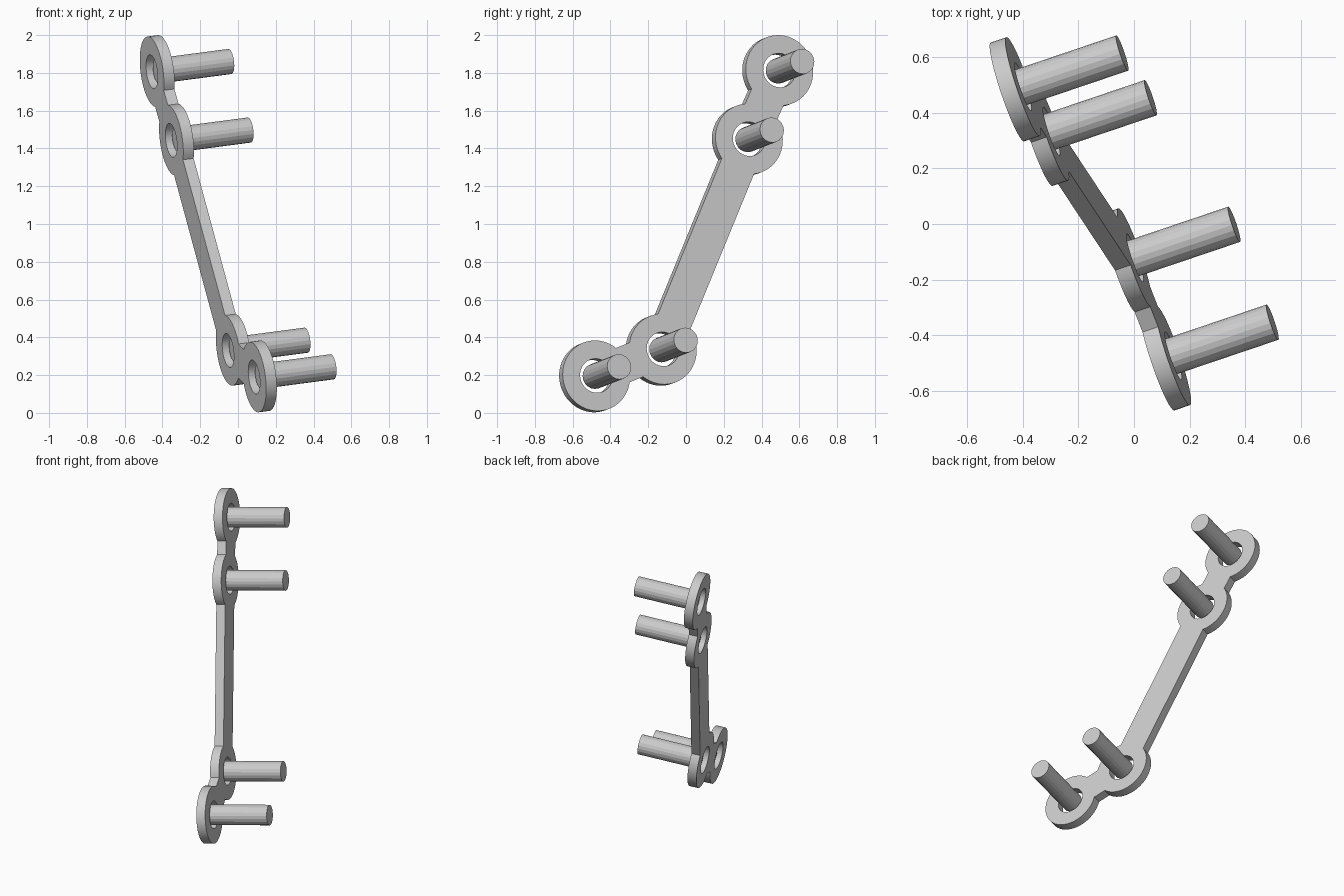
import bpy, bmesh, math
from mathutils import Vector, Matrix

cube = bpy.data.objects.get("Cube")
if cube:
    bpy.data.objects.remove(cube, do_unlink=True)

RING_R, HOLE_R, PIN_R = 0.188, 0.091, 0.067
BAR_W, THICK, PIN_LEN = 0.195, 0.06, 0.41

# Tilted plate frame: local z is the plate normal, local y runs up the plate
normal = Vector((0.94, 0.318, 0.124)).normalized()
side = Vector((0, 0, 1)).cross(normal).normalized()
up = normal.cross(side)
rings = [Vector(c) for c in ((-0.456, 0.476, 1.806), (-0.354, 0.315, 1.443),
                             (-0.056, -0.142, 0.33), (0.081, -0.495, 0.189))]
origin = rings[0] + normal * THICK / 2
frame = Matrix.Translation(origin) @ Matrix((side, up, normal)).transposed().to_4x4()
centers = [Vector(((c - origin).dot(side), (c - origin).dot(up))) for c in rings]


def arc(center, radius, start, end, steps):
    return [center + radius * Vector((math.cos(t), math.sin(t)))
            for t in (start + (end - start) * i / steps for i in range(steps + 1))]


def angle(a, b):
    d = b - a
    return math.atan2(d.y, d.x)


# Plate outline: walk down one side of the ring chain and back up the other
half = math.asin(BAR_W / 2 / RING_R)
route = [0, 1, 2, 3, 2, 1]
outline = []
for k, i in enumerate(route):
    before, after = centers[route[k - 1]], centers[route[(k + 1) % len(route)]]
    start = angle(centers[i], before) + half
    sweep = (angle(centers[i], after) - half - start) % math.tau
    outline += arc(centers[i], RING_R, start, start + sweep, max(4, round(sweep * 9)))
loops = [outline] + [arc(c, HOLE_R, 0, math.tau, 40)[:-1] for c in centers]

# Plate solid with its four holes, made from a filled curve
curve = bpy.data.curves.new("plate_profile", "CURVE")
curve.dimensions, curve.fill_mode, curve.extrude = "2D", "BOTH", THICK / 2
for loop in loops:
    spline = curve.splines.new("POLY")
    spline.points.add(len(loop) - 1)
    for point, p in zip(spline.points, loop):
        point.co = (p.x, p.y, 0, 1)
    spline.use_cyclic_u = True
plate = bpy.data.objects.new("plate", curve)
bpy.context.collection.objects.link(plate)
plate.matrix_world = frame
bpy.ops.object.select_all(action="DESELECT")
plate.select_set(True)
bpy.context.view_layer.objects.active = plate
bpy.ops.object.convert(target="MESH")
plate = bpy.context.view_layer.objects.active
plate.name = "plate"
bm = bmesh.new()
bm.from_mesh(plate.data)
bmesh.ops.remove_doubles(bm, verts=bm.verts, dist=0.0001)
bmesh.ops.recalc_face_normals(bm, faces=bm.faces)
bm.to_mesh(plate.data)
bm.free()
bpy.ops.object.shade_smooth_by_angle(angle=math.radians(30))

# Pins starting inside each hole and standing out along the plate normal
pin_names = ("top_pin", "upper_pin", "lower_pin", "bottom_pin")
for name, c in zip(pin_names, centers):
    bpy.ops.mesh.primitive_cylinder_add(vertices=20, radius=PIN_R, depth=PIN_LEN)
    pin = bpy.context.object
    pin.name = name
    pin.matrix_world = frame @ Matrix.Translation((c.x, c.y, PIN_LEN / 2))
